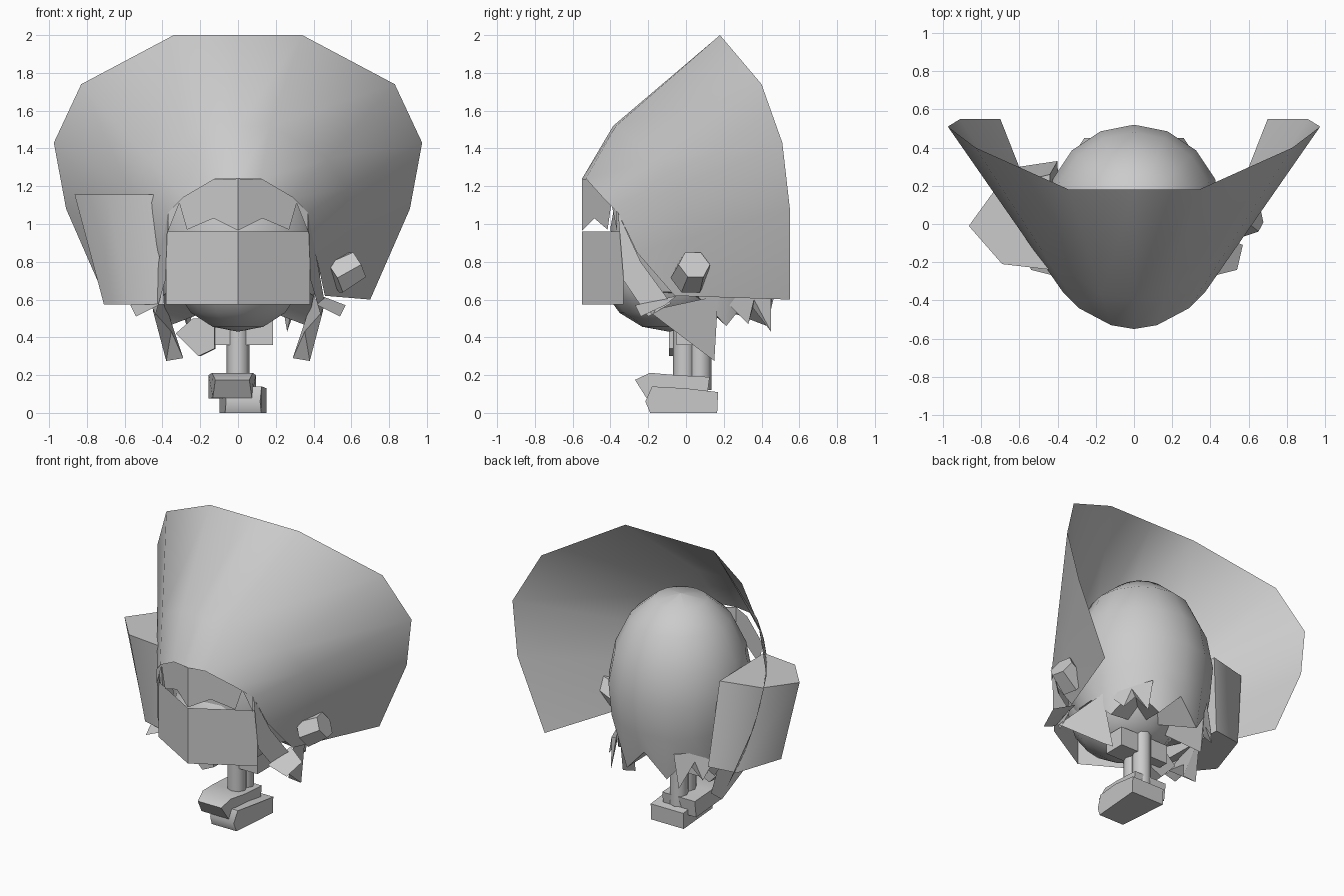
import bpy, bmesh, math
from mathutils import Vector

if "Cube" in bpy.data.objects:
    bpy.data.objects.remove(bpy.data.objects["Cube"])


def make(name, verts, faces, smooth=40):
    me = bpy.data.meshes.new(name)
    me.from_pydata([tuple(v) for v in verts], [], faces)
    bm = bmesh.new()
    bm.from_mesh(me)
    bmesh.ops.remove_doubles(bm, verts=bm.verts, dist=0.0005)
    bmesh.ops.recalc_face_normals(bm, faces=bm.faces)
    bm.to_mesh(me)
    bm.free()
    ob = bpy.data.objects.new(name, me)
    bpy.context.collection.objects.link(ob)
    if smooth:
        bpy.ops.object.select_all(action='DESELECT')
        bpy.context.view_layer.objects.active = ob
        ob.select_set(True)
        bpy.ops.object.shade_smooth_by_angle(angle=math.radians(smooth))
    return ob


def loft(name, rows, closed=False, caps=False, smooth=40):
    n = len(rows[0])
    verts = [p for r in rows for p in r]
    faces = []
    for i in range(len(rows) - 1):
        for j in range(n if closed else n - 1):
            k = (j + 1) % n
            faces.append((i * n + j, i * n + k, (i + 1) * n + k, (i + 1) * n + j))
    if caps:
        faces += [tuple(range(n)), tuple(range((len(rows) - 1) * n, len(rows) * n))]
    return make(name, verts, faces, smooth)


def flip(p):
    return (-p[0], p[1], p[2])


def mirror_row(half):
    """half runs from the centre outwards; the first point may lie on x = 0"""
    return [flip(p) for p in reversed(half)] + list(half)


# Flared hat: front edge, brow row and wide rim
edge = [(.12, -.53, 1.24), (.29, -.44, 1.14), (.37, -.36, 1.06), (.41, -.26, .85), (.46, -.06, .62)]
rim = [(.34, .18, 2.0), (.83, .40, 1.74), (.975, .51, 1.43), (.91, .55, 1.08), (.70, .55, .60)]
brow = [Vector(a).lerp(Vector(b), .34) for a, b in zip(edge, rim)]
brow[0] = Vector((.17, -.37, 1.52))
loft("hat", [mirror_row([(0, -.55, 1.24)] + edge),
             mirror_row([(0, -.385, 1.52)] + [tuple(v) for v in brow]),
             mirror_row([(0, .18, 2.0)] + rim)])

# Jagged fringe under the hat edge
fringe = [(0, 1.24, .965), (.13, 1.235, 1.03), (.27, 1.155, .97), (.31, 1.125, 1.11), (.37, 1.06, .96)]
loft("fringe", [mirror_row([(x, -.55 + .5 * x, t) for x, t, b in fringe]),
                mirror_row([(x, -.55 + .5 * x, b) for x, t, b in fringe])])

# Folded face mask
half = [(0, -.55), (.38, -.33)]
loft("face_mask", [mirror_row([(x, y, z) for x, y in half]) for z in (.575, .96)], smooth=20)

# Face and chin
bpy.ops.mesh.primitive_uv_sphere_add(segments=14, ring_count=8, location=(0, -.09, .77))
face = bpy.context.object
face.name = "face"
face.scale = (.36, .37, .34)
bpy.ops.object.shade_smooth()

# Hair cap with a jagged lower edge at the back
N = 16
rows = []
for r, z in [(.001, 1.57), (.17, 1.54), (.32, 1.41), (.42, 1.2), (.46, .98), (.44, .76), (.40, 0), (.001, .60)]:
    row = []
    for i in range(N):
        a = 2 * math.pi * i / N
        h = z
        if z == 0:
            back = math.sin(a) > -.1
            h = (.46 if i % 2 else .62) if back else .64
        row.append((r * math.cos(a), .06 + r * math.sin(a), h))
    rows.append(row)
loft("hair", rows, closed=True, smooth=50)

# Side locks, side spikes and cheek tufts on both sides
blades = {
    "side_lock": [(.37, -.36, 1.06), (.385, -.33, .70), (.44, -.2, .51), (.46, -.08, .58), (.42, -.24, .80)],
    "side_spike": [(.45, -.20, .54), (.38, .15, .275), (.29, .14, .29), (.40, .17, .62)],
    "cheek_tuft": [(.42, -.27, .57), (.54, -.24, .51), (.57, -.11, .57), (.44, -.05, .62)],
    "back_spike": [(.38, .18, .62), (.36, .33, .47), (.32, .36, .60), (.26, .45, .43), (.22, .45, .66)],
}
for name, pts in blades.items():
    for side, q in (("right", pts), ("left", [flip(p) for p in pts])):
        c = sum((Vector(p) for p in q), Vector()) / len(q)
        c.x *= .93
        n = len(q)
        make(f"{name}_{side}", q + [c], [(i, (i + 1) % n, n) for i in range(n)] + [tuple(range(n))], 30)

# Large rounded side pouch on the left
top = [(-.43, -.24), (-.69, -.21), (-.865, -.01), (-.72, .19), (-.44, .26)]
bot = [(-.39, -.24), (-.58, -.19), (-.71, -.03), (-.60, .30), (-.40, .33)]
loft("side_pouch", [[(x, y, 1.155) for x, y in top], [(x, y, .575) for x, y in bot]],
     closed=True, caps=True, smooth=60)

# Small ear knob on the right
bpy.ops.mesh.primitive_cone_add(vertices=6, radius1=.10, radius2=.085, depth=.15,
                                location=(.57, .03, .75), rotation=(0, math.radians(62), math.radians(12)))
knob = bpy.context.object
knob.name = "ear_knob"
bpy.ops.object.shade_smooth_by_angle(angle=math.radians(50))


def block(name, bottom, upper, z0, z1, smooth=35):
    rings = []
    for (x0, x1, y0, y1), z in ((bottom, z0), (upper, z1)):
        rings.append([(x0, y0, z), (x1, y0, z), (x1, y1, z), (x0, y1, z)])
    return loft(name, rings, closed=True, caps=True, smooth=smooth)


# Collar and slim legs
block("collar", (-.185, .185, -.05, .10), (-.185, .185, -.05, .10), .36, .49)
for name, y in (("front_leg", -.01), ("back_leg", .075)):
    bpy.ops.mesh.primitive_cylinder_add(vertices=8, radius=.06, depth=.5, location=(0, y, .37))
    bpy.context.object.name = name
    bpy.ops.object.shade_smooth_by_angle(angle=math.radians(50))


# Chunky shoes, made from a side profile and narrowed towards the toe
def shoe(name, cx, w, profile):
    y0 = min(p[0] for p in profile)
    y1 = max(p[0] for p in profile)
    sides = []
    for s in (-1, 1):
        sides.append([(cx + s * w * (.72 + .28 * min(1, 2.5 * (y - y0) / (y1 - y0))), y, z) for y, z in profile])
    loft(name, sides, closed=True, caps=True, smooth=50)


shoe("front_shoe", -.03, .125, [(-.27, .175), (-.21, .08), (.11, .075), (.125, .19), (-.05, .20), (-.19, .212)])
shoe("back_shoe", .027, .125, [(-.215, .06), (-.19, 0), (.165, 0), (.17, .11), (.0, .13), (-.18, .14)])

# Bent little arm on the left
hexa = [(-.33, .42), (-.24, .50), (-.20, .50), (-.125, .46), (-.125, .34), (-.21, .30)]
loft("arm", [[(x, -.09, z) for x, z in hexa], [(x * .95, .03, z) for x, z in hexa]],
     closed=True, caps=True, smooth=30)
